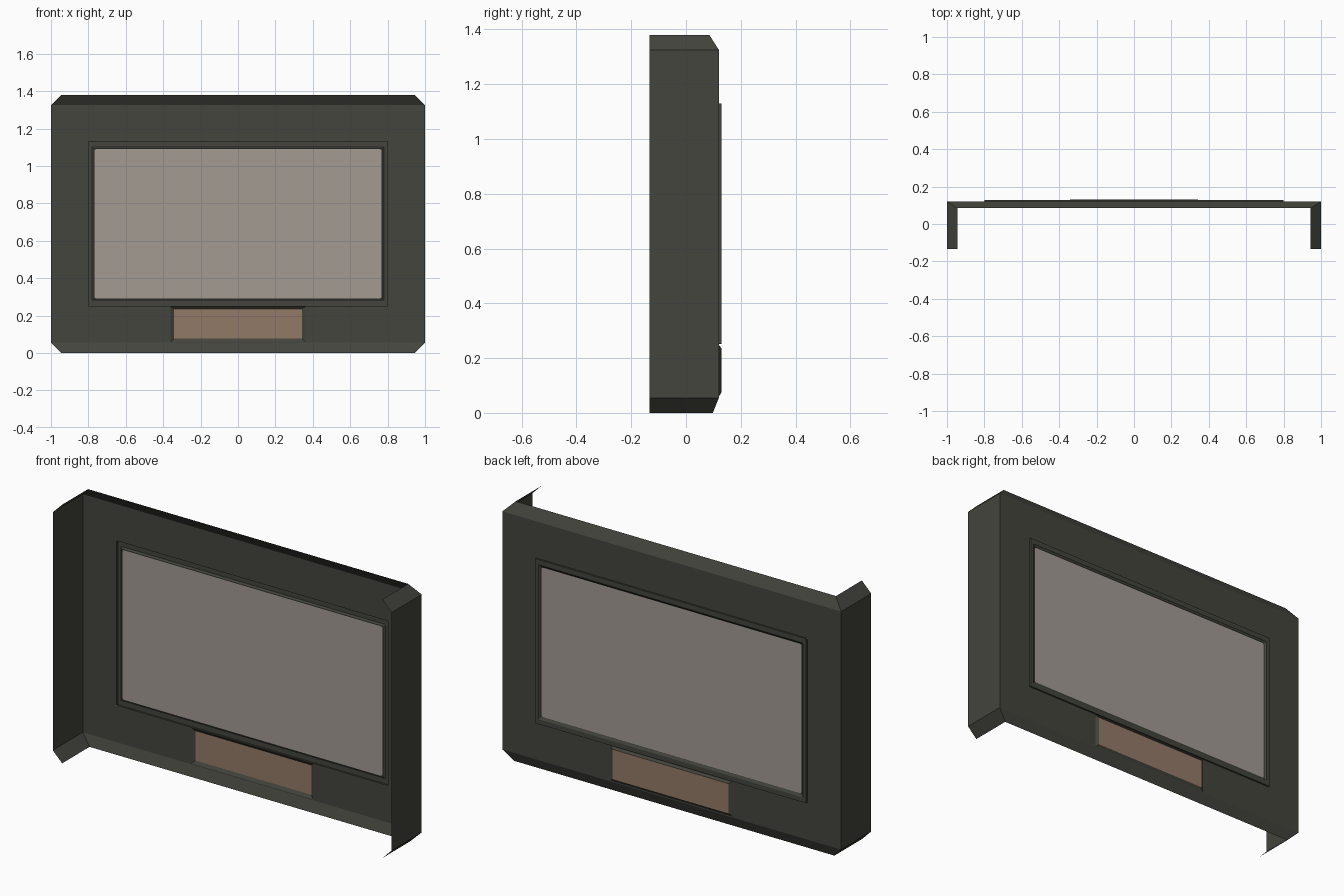
import bpy, bmesh, math

if "Cube" in bpy.data.objects:
    bpy.data.objects.remove(bpy.data.objects["Cube"])

def material(name, rgb):
    m = bpy.data.materials.new(name)
    m.diffuse_color = (*rgb, 1)
    m.use_nodes = True
    m.node_tree.nodes["Principled BSDF"].inputs["Base Color"].default_value = m.diffuse_color
    return m

DARK = material("dark olive", (0.056, 0.058, 0.046))
SCREEN = material("warm grey", (0.36, 0.325, 0.29))
PLATE = material("tan", (0.29, 0.195, 0.135))

def make(name, quads, mat):
    """Sheet object from a list of polygons."""
    bm = bmesh.new()
    for q in quads:
        bm.faces.new([bm.verts.new(p) for p in q])
    bmesh.ops.remove_doubles(bm, verts=bm.verts, dist=1e-5)
    bmesh.ops.recalc_face_normals(bm, faces=bm.faces)
    if sum(f.normal.y * f.calc_area() for f in bm.faces) < 0:
        bmesh.ops.reverse_faces(bm, faces=bm.faces)
    me = bpy.data.meshes.new(name)
    bm.to_mesh(me)
    bm.free()
    me.materials.append(mat)
    ob = bpy.data.objects.new(name, me)
    bpy.context.collection.objects.link(ob)

def rect(hx, z0, z1, y):
    return [(-hx, y, z0), (hx, y, z0), (hx, y, z1), (-hx, y, z1)]

def round_rect(hx, z0, z1, y, r, n=4):
    pts = []
    for k, (sx, cz) in enumerate([(-1, z0 + r), (1, z0 + r), (1, z1 - r), (-1, z1 - r)]):
        for i in range(n + 1):
            a = math.pi + (k + i / n) * math.pi / 2
            pts.append((sx * (hx - r) + r * math.cos(a), y, cz + r * math.sin(a)))
    return pts

def loft(loops):
    return [(a[i], a[(i + 1) % len(a)], b[(i + 1) % len(a)], b[i])
            for a, b in zip(loops, loops[1:]) for i in range(len(a))]

BACK, FRONT, TOP = 0.12, -0.133, 1.38
Z0, Z1, XI = 0.055, 1.325, 0.945
YT, YB = 0.085, 0.098

# Back panel with openings for the screen and the lower plate
xs = [-1, -0.8, -0.36, 0.36, 0.8, 1]
zs = [Z0, 0.06, 0.248, 0.252, 1.13, Z1]
panel = []
for i in range(5):
    for j in range(5):
        in_screen = 1 <= i <= 3 and j == 3
        in_plate = i == 2 and j == 1
        if not (in_screen or in_plate):
            panel.append([(xs[i], BACK, zs[j]), (xs[i + 1], BACK, zs[j]),
                          (xs[i + 1], BACK, zs[j + 1]), (xs[i], BACK, zs[j + 1])])
make("back_panel", panel, DARK)

# Sloping top and bottom edges
make("top_edge", [[(-1, BACK, Z1), (1, BACK, Z1), (XI, YT, TOP), (-XI, YT, TOP)]], DARK)
make("bottom_edge", [[(-1, BACK, Z0), (1, BACK, Z0), (XI, YB, 0), (-XI, YB, 0)]], DARK)

# Side walls with chamfered ends
for side, s in (("left", -1), ("right", 1)):
    make(side + "_wall", [
        [(s, FRONT, Z0), (s, BACK, Z0), (s, BACK, Z1), (s, FRONT, Z1)],
        [(s, FRONT, Z1), (s, BACK, Z1), (s * XI, YT, TOP), (s * XI, FRONT, TOP)],
        [(s, FRONT, Z0), (s, BACK, Z0), (s * XI, YB, 0), (s * XI, FRONT, 0)]], DARK)

# Raised screen surround, stepping back in to the screen
make("screen_frame", loft([
    round_rect(0.8, 0.252, 1.13, BACK, 1e-3, 1),
    round_rect(0.8, 0.252, 1.13, 0.129, 1e-3, 1),
    round_rect(0.78, 0.278, 1.102, 0.129, 1e-3, 1),
    round_rect(0.77, 0.29, 1.092, 0.122, 1e-3, 1)]), DARK)
outer = [p for p in round_rect(0.77, 0.29, 1.092, 0.122, 1e-3)]
inner = round_rect(0.768, 0.292, 1.09, 0.122, 0.012)
make("screen_corner_lip", loft([outer, inner]), DARK)
make("screen", [inner], SCREEN)

# Lower plate in a bevelled surround
make("plate_frame", loft([rect(0.36, 0.06, 0.248, BACK), rect(0.342, 0.076, 0.235, 0.13)]), DARK)
make("plate", [rect(0.342, 0.076, 0.235, 0.13)], PLATE)
